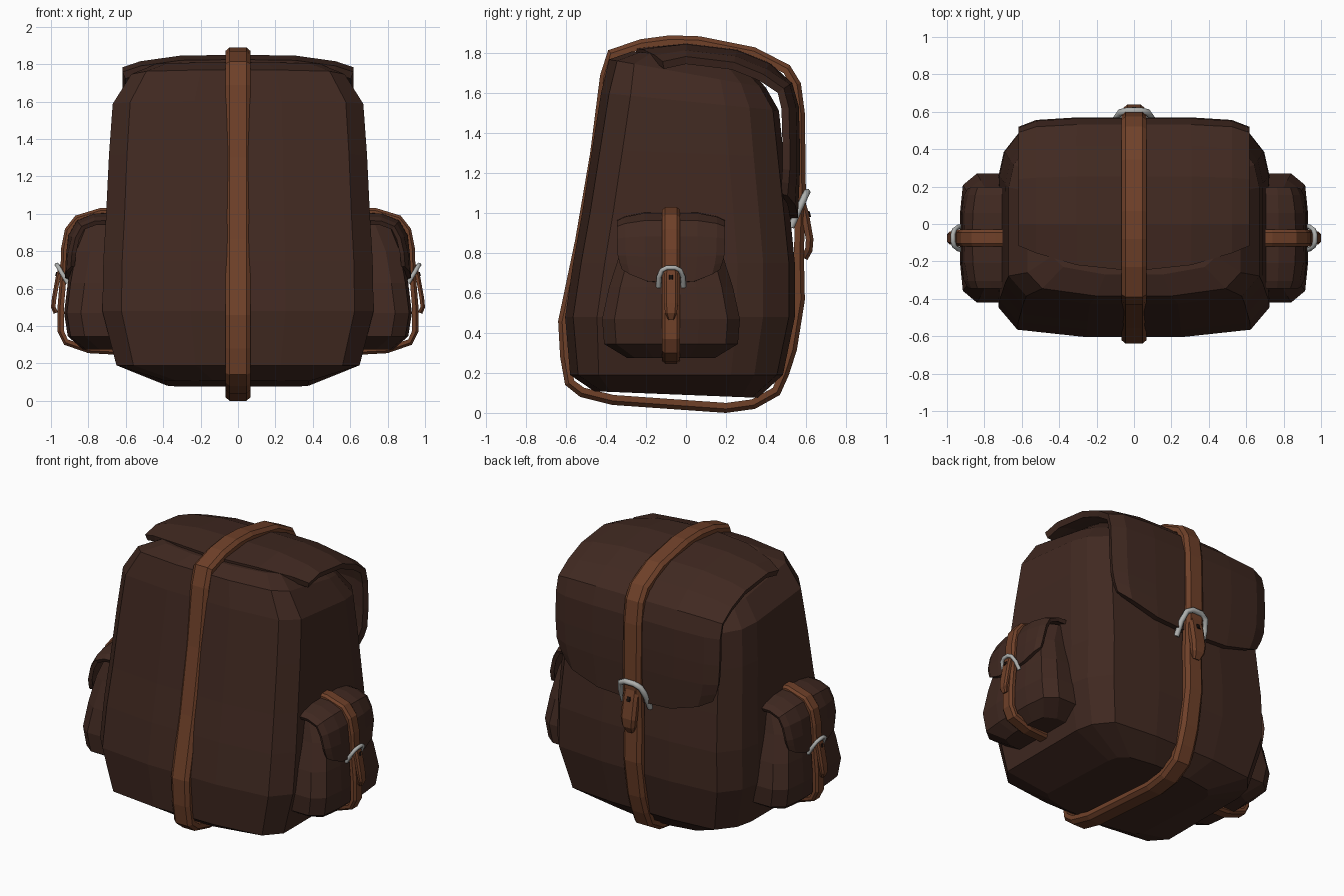
import bpy, bmesh
from mathutils import Vector

if "Cube" in bpy.data.objects:
    bpy.data.objects.remove(bpy.data.objects["Cube"])


def material(name, rgb):
    m = bpy.data.materials.new(name)
    m.diffuse_color = (*rgb, 1)
    m.use_nodes = True
    m.node_tree.nodes["Principled BSDF"].inputs["Base Color"].default_value = m.diffuse_color
    return m


CANVAS = material("canvas", (0.052, 0.022, 0.015))
LEATHER = material("leather", (0.16, 0.052, 0.022))
METAL = material("metal", (0.42, 0.43, 0.42))
DARK = material("hole_dark", (0.015, 0.008, 0.006))


# Local frames: u runs across a part, p points outward, z up
def main_map(u, p, z):
    return (u, p, z)


def pocket_map(side):
    return lambda u, p, z: (side * p, u - 0.075, z)


def finish(name, rings, mat, wrap, caps, closed=False, solid=0):
    """Skin rows of points into a flat shaded mesh."""
    bm = bmesh.new()
    rows = [[bm.verts.new(v) for v in r] for r in rings]
    n = len(rows[0])
    pairs = list(zip(rows, rows[1:])) + ([(rows[-1], rows[0])] if closed else [])
    for a, b in pairs:
        for i in range(n if wrap else n - 1):
            j = (i + 1) % n
            bm.faces.new((a[i], a[j], b[j], b[i]))
    if caps:
        bm.faces.new(rows[0])
        bm.faces.new(rows[-1])
    bmesh.ops.recalc_face_normals(bm, faces=bm.faces)
    me = bpy.data.meshes.new(name)
    bm.to_mesh(me)
    bm.free()
    me.materials.append(mat)
    ob = bpy.data.objects.new(name, me)
    bpy.context.collection.objects.link(ob)
    if solid:
        mod = ob.modifiers.new("thickness", 'SOLIDIFY')
        mod.thickness, mod.offset = solid, 0
    return ob


def normals(path, closed=False):
    """Outward normals of a path that runs over the top, outward and down."""
    n, out = len(path), []
    for i in range(n):
        a = path[i - 1] if closed or i else path[0]
        b = path[(i + 1) % n] if closed or i < n - 1 else path[-1]
        t = (Vector(b) - Vector(a)).normalized()
        out.append(Vector((-t.y, t.x)))
    return out


def strap(name, path, half, thick, place, closed=False, taper=None, mat=LEATHER):
    rings = []
    for i, (c, nv) in enumerate(zip(path, normals(path, closed))):
        w = half * (taper[i] if taper else 1)
        sec = [(-w, -thick), (-w, -.4 * thick), (-.65 * w, 0), (.65 * w, 0), (w, -.4 * thick), (w, -thick)]
        rings.append([place(u, c[0] + nv.x * d, c[1] + nv.y * d) for u, d in sec])
    return finish(name, rings, mat, True, not closed, closed)


def flap(name, path, half, place, droop, lift, front, thick):
    """Draped lid: edges droop inward, lower corners are rounded."""
    rings, last = [], len(path) - 1
    for i, (c, nv) in enumerate(zip(path, normals(path))):
        k = {last: 1, last - 1: .5, last - 2: .15}.get(i, 0)
        row = []
        for u in (-1, -.85, -.5, 0, .5, .85, 1):
            d = droop * (abs(u) ** 4 if i < 4 else .75 * abs(u) ** 8)
            p = c[0] - nv.x * d + (front * u * u if i == 0 else 0)
            row.append(place(u * half * (1 - .1 * k), p, c[1] - nv.y * d + lift * k * abs(u) ** 3))
        rings.append(row)
    return finish(name, rings, CANVAS, False, False, solid=thick)


def buckle(name, pts, radius, place):
    cu = bpy.data.curves.new(name, 'CURVE')
    cu.dimensions = '3D'
    cu.bevel_depth, cu.bevel_resolution, cu.use_fill_caps = radius, 1, True
    sp = cu.splines.new('POLY')
    full = [(-u, p, z) for u, p, z in pts] + list(reversed(pts))
    sp.points.add(len(full) - 1)
    for q, v in zip(sp.points, full):
        q.co = (*place(*v), 1)
    cu.materials.append(METAL)
    bpy.context.collection.objects.link(bpy.data.objects.new(name, cu))


# Main bag: chamfered rings (z, half width, front y, back y, tilt)
rings = []
for z, h, f, b, s in [(.09, .38, -.46, .36, -.04), (.19, .65, -.58, .485, 0), (.48, .725, -.605, .545, 0),
                      (.75, .72, -.565, .545, 0), (1.0, .705, -.52, .52, 0), (1.3, .69, -.47, .49, -.04),
                      (1.56, .67, -.425, .465, -.1), (1.70, .57, -.385, .40, -.18), (1.785, .44, -.27, .28, -.09)]:
    half = [(.35 * h, f), (.86 * h, f + .04), (h, f + .22 * h), (h, b - .4 * h), (.96 * h, b - .22 * h),
            (.82 * h, b - .03), (.35 * h, b)]
    sec = half + [(-x, y) for x, y in reversed(half)]
    rings.append([(x, y, z + s * y) for x, y in sec])
finish("bag_body", rings, CANVAS, True, True)

# Top flap draped over the back
flap("top_flap", [(-.25, 1.805), (0, 1.83), (.25, 1.80), (.41, 1.735), (.515, 1.64), (.545, 1.53),
                  (.55, 1.35), (.55, 1.2), (.545, 1.09), (.54, .97)], .61, main_map, .065, .12, .13, .04)

# Strap all the way round the bag
strap("main_strap", [(-.39, 1.815), (-.23, 1.87), (-.08, 1.89), (.07, 1.885), (.345, 1.83), (.52, 1.74), (.575, 1.65),
                     (.595, 1.5), (.6, 1.1), (.59, .8), (.595, .565), (.555, .315), (.515, .19), (.47, .09),
                     (.345, .02), (.2, 0), (-.37, .04), (-.53, .08), (-.605, .14), (-.63, .28), (-.64, .46),
                     (-.555, .865), (-.48, 1.3), (-.43, 1.69)], .068, .05, main_map, closed=True)
strap("main_strap_tongue", [(.59, 1.08), (.615, 1.0), (.638, .87), (.633, .81), (.608, .765)], .055, .038, main_map,
      taper=[.9, 1, 1, .85, .45])
strap("main_strap_hole", [(.618, 1.012), (.626, .982)], .013, .012, main_map, mat=DARK)
buckle("main_buckle", [(.1, .525, .93), (.095, .565, 1.02), (.075, .595, 1.085), (.035, .605, 1.105)], .019, main_map)

# Side pockets with their own flap, strap and buckle
for side, tag in ((1, "right"), (-1, "left")):
    at = pocket_map(side)
    rings = []
    for z, h, p in [(.275, .22, .83), (.345, .335, .91), (.47, .345, .93), (.63, .31, .91),
                    (.8, .255, .88), (.95, .215, .82)]:
        half = [(h, .6), (h, p - .09), (.82 * h, p - .015), (.4 * h, p)]
        rings.append([at(u, q, z) for u, q in half + [(-u, q) for u, q in reversed(half)]])
    finish(tag + "_pocket", rings, CANVAS, True, True)
    flap(tag + "_pocket_flap", [(.64, .995), (.77, .99), (.855, .955), (.897, .88), (.907, .78), (.91, .72), (.913, .65)],
         .265, at, .04, .07, 0, .025)
    strap(tag + "_pocket_strap", [(.62, 1.03), (.74, 1.03), (.87, .99), (.925, .92), (.945, .82), (.95, .68), (.965, .5),
                                  (.965, .37), (.93, .3), (.8, .255), (.62, .245)], .045, .034, at)
    strap(tag + "_pocket_tongue", [(.955, .73), (.975, .66), (.995, .55), (1.0, .5), (.985, .465)], .035, .024, at,
          taper=[.9, 1, 1, .85, .45])
    strap(tag + "_pocket_hole", [(.972, .69), (.978, .668)], .009, .01, at, mat=DARK)
    buckle(tag + "_pocket_buckle", [(.062, .91, .63), (.06, .94, .68), (.045, .96, .715), (.02, .968, .727)], .013, at)
